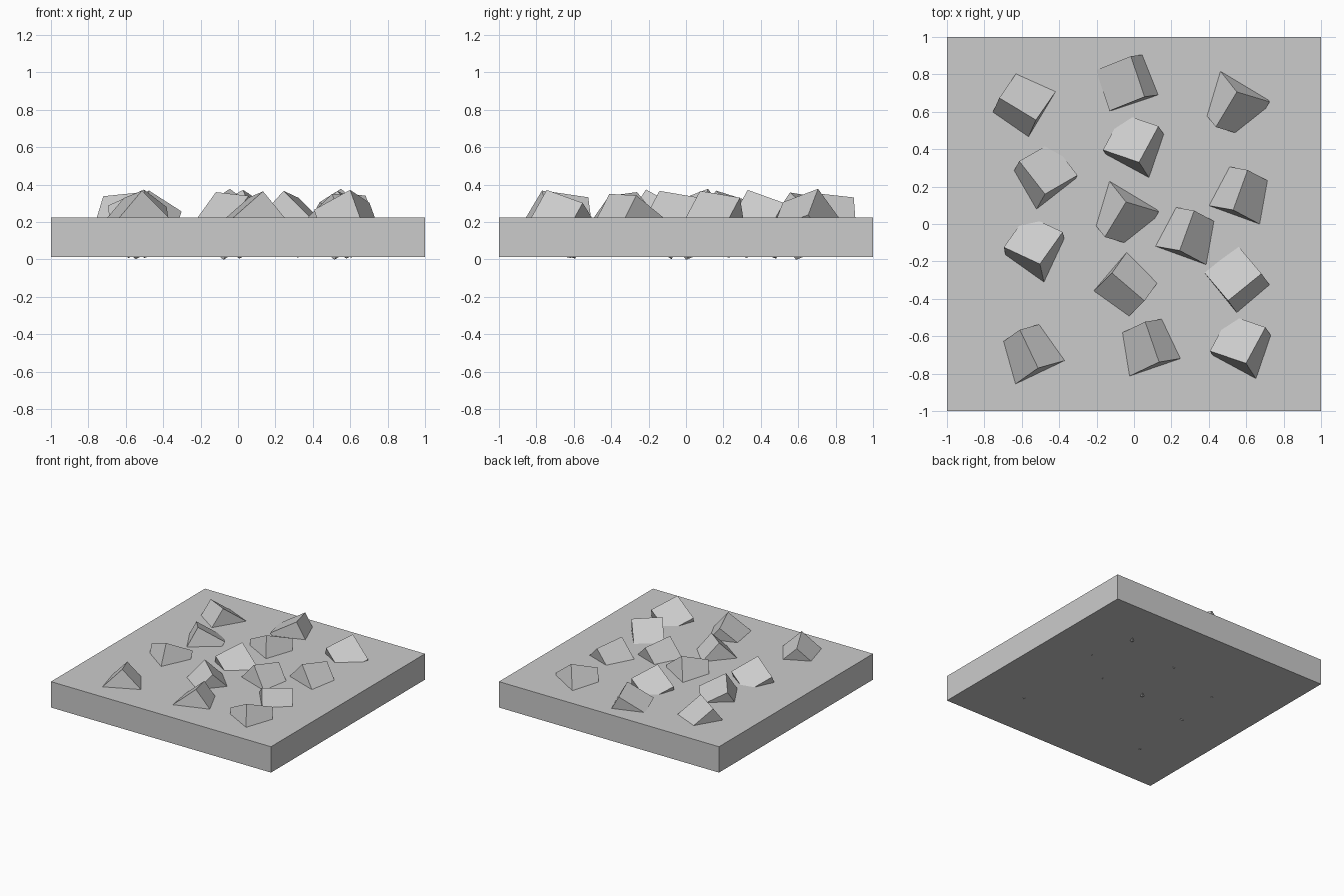
import bpy
from math import radians
from mathutils import Euler, Vector

SIDE = 0.23       # stone edge length
MID_Z = 0.188     # height of stone centres


def box(name, size, loc, rot=(0, 0, 0)):
    bpy.ops.mesh.primitive_cube_add(size=1, location=loc, rotation=rot)
    ob = bpy.context.object
    ob.name = name
    ob.scale = size
    return ob


# Ground slab
box("ground_slab", (2, 2, 0.2125), (0, 0, 0.11875))

# Tilted cube stones: top corner x, y, then roll, pitch and yaw of its ridge
stones = [
    (-0.524, 0.556, 54, 5, 149),
    (0.056, 0.68, 29, 6, 108.5),
    (0.55, 0.706, 39.5, 18, 239),
    (-0.476, 0.16, 60, 14, 128),
    (0.027, 0.33, 29, 17.6, 61.6),
    (-0.043, 0.118, 39.5, 18, 239),
    (0.53, 0.075, 48, 9, 70),
    (0.244, -0.142, 48, 9, 70),
    (-0.503, -0.214, 24.3, 24, 54.6),
    (-0.118, -0.262, 45, 5, -40.5),
    (0.503, -0.41, 32, 2, 39),
    (0.599, -0.745, 29, 17.6, 61.6),
    (-0.513, -0.77, 45, 10, 115.5),
    (0.134, -0.738, 39, 8, 109),
]
for i, (x, y, roll, pitch, yaw) in enumerate(stones, 1):
    rot = Euler((radians(-roll), radians(pitch), radians(yaw)))
    corner = rot.to_matrix() @ (Vector((-1, -1, 1)) * SIDE / 2)
    box(f"stone_{i:02d}", (SIDE,) * 3, (x - corner.x, y - corner.y, MID_Z), rot)
